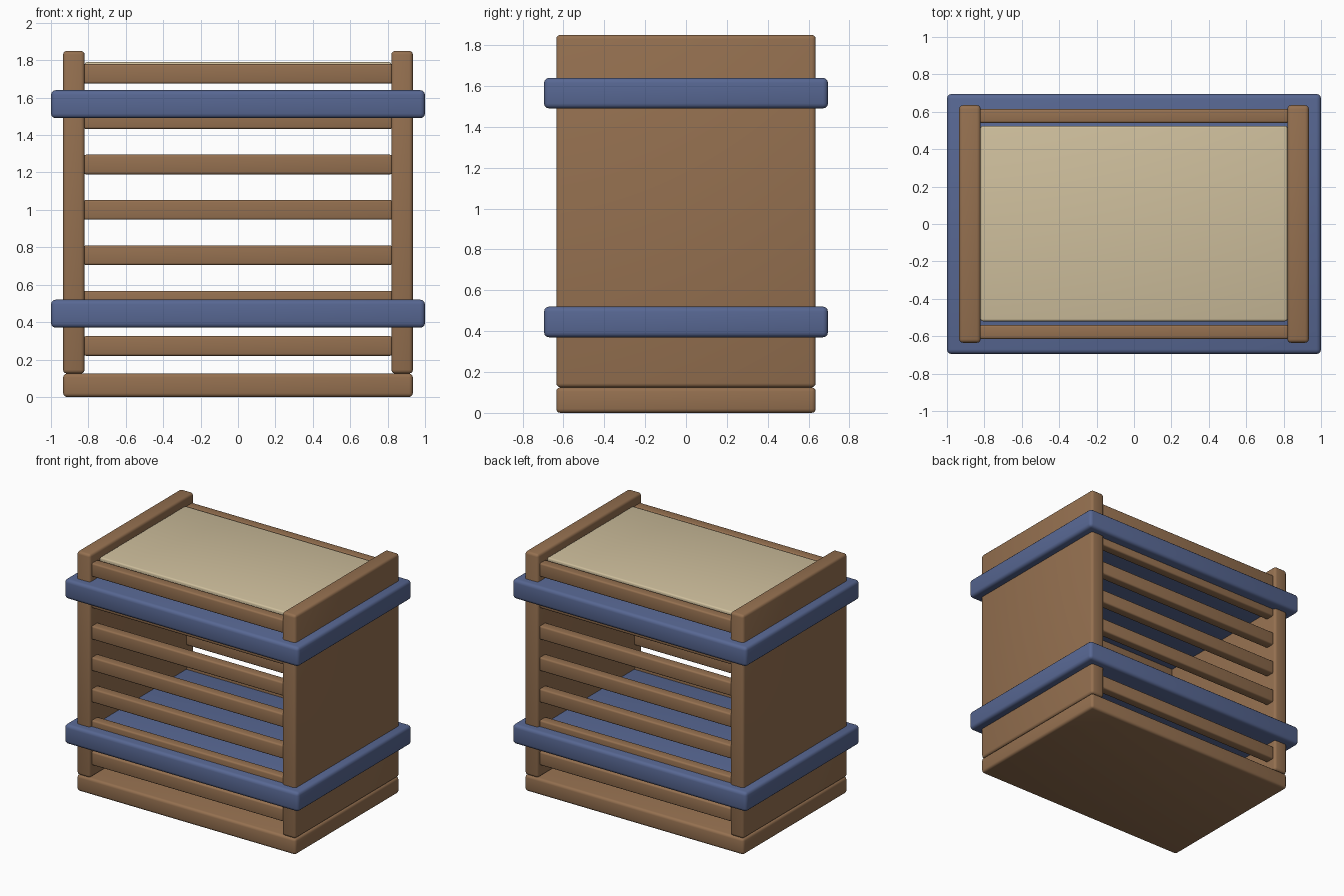
import bpy

cube = bpy.data.objects.get("Cube")
if cube:
    bpy.data.objects.remove(cube, do_unlink=True)


def material(name, rgb):
    m = bpy.data.materials.new(name)
    m.use_nodes = True
    color = (*rgb, 1.0)
    m.diffuse_color = color
    m.node_tree.nodes["Principled BSDF"].inputs["Base Color"].default_value = color
    return m


wood = material("brown wood", (0.30, 0.163, 0.08))
blue = material("blue band", (0.096, 0.136, 0.29))
cream = material("cream panel", (0.62, 0.52, 0.335))


def box(name, x, y, z, mat, bevel=0.02):
    """Rounded box spanning the (low, high) ranges x, y and z."""
    spans = (x, y, z)
    bpy.ops.mesh.primitive_cube_add(size=1, location=[(a + b) / 2 for a, b in spans])
    ob = bpy.context.object
    ob.name = name
    ob.scale = [b - a for a, b in spans]
    bpy.ops.object.transform_apply(location=False, rotation=False, scale=True)
    ob.data.materials.append(mat)
    mod = ob.modifiers.new("rounded edges", "BEVEL")
    mod.width = bevel
    mod.segments = 3
    bpy.ops.object.modifier_apply(modifier=mod.name)
    bpy.ops.object.shade_smooth_by_angle()
    return ob


# Base board
box("base", (-0.935, 0.935), (-0.635, 0.635), (0, 0.125), wood)

# Solid side walls
for side, a, b in (("left", 0.82, 0.935), ("right", -0.935, -0.82)):
    box(side + "_wall", (a, b), (-0.635, 0.635), (0.125, 1.85), wood)

# Horizontal slats on the front and back
for face, a, b in (("front", -0.615, -0.54), ("back", 0.54, 0.615)):
    for i in range(7):
        z = 0.22 + i * 0.2425
        box(f"{face}_slat_{i + 1}", (-0.825, 0.825), (a, b), (z, z + 0.105), wood, 0.012)

# Blue slabs that run through the crate and show as bands outside
for name, z in (("lower_band", 0.37), ("upper_band", 1.49)):
    box(name, (-1, 1), (-0.695, 0.695), (z, z + 0.15), blue, 0.025)

# Top panel
box("top_panel", (-0.82, 0.82), (-0.52, 0.525), (1.71, 1.79), cream, 0.012)
